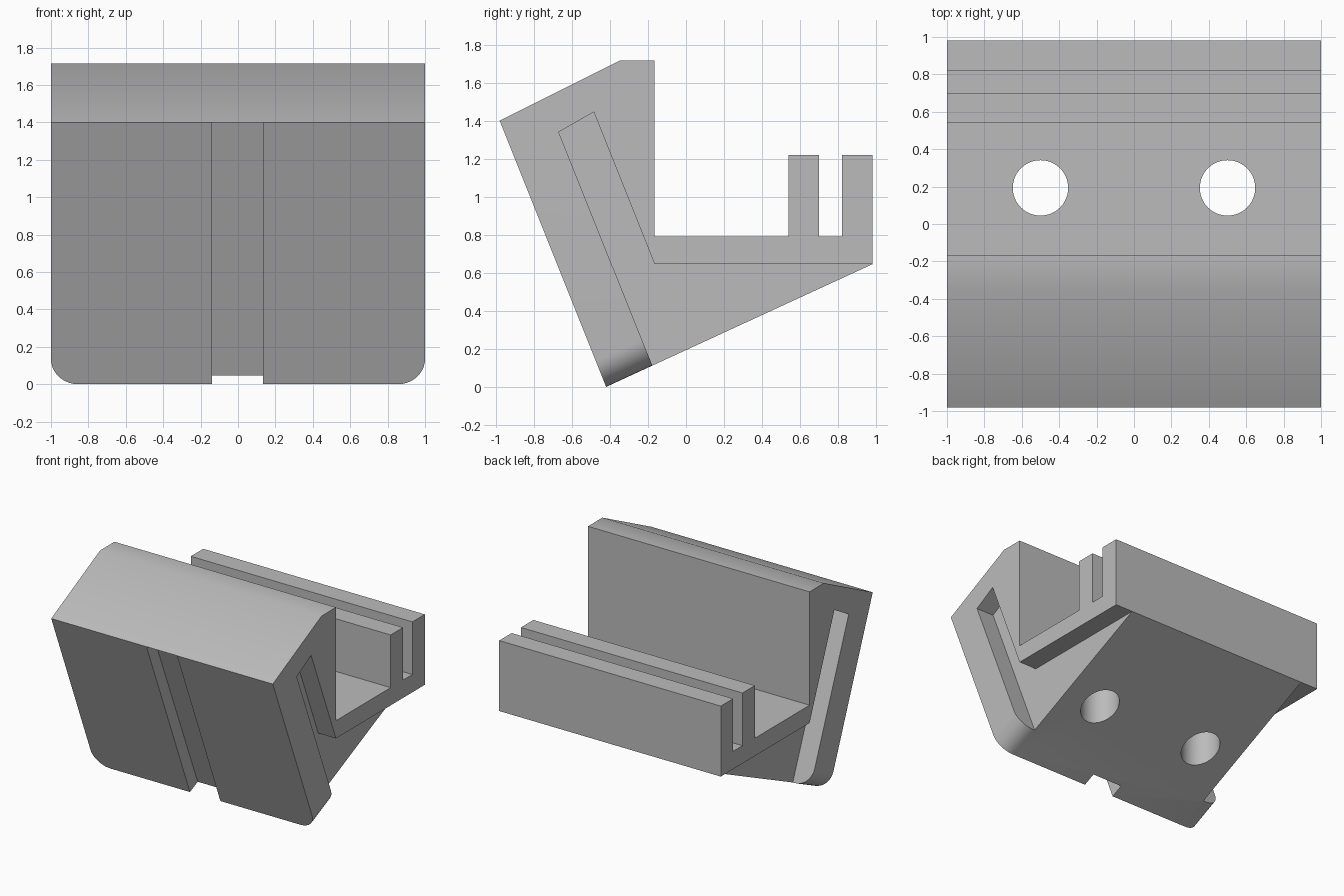
import bpy, bmesh, math

cube = bpy.data.objects.get("Cube")
if cube:
    bpy.data.objects.remove(cube, do_unlink=True)

grey = bpy.data.materials.new("plain grey")
grey.use_nodes = True
GREY = (0.5, 0.5, 0.5, 1)
grey.diffuse_color = GREY
grey.node_tree.nodes["Principled BSDF"].inputs["Base Color"].default_value = GREY


def prism(name, points, x0, x1):
    """Extrude a (y, z) outline from x0 to x1."""
    bm = bmesh.new()
    face = bm.faces.new([bm.verts.new((x0, y, z)) for y, z in points])
    top = bmesh.ops.extrude_face_region(bm, geom=[face])["geom"]
    moved = [v for v in top if isinstance(v, bmesh.types.BMVert)]
    bmesh.ops.translate(bm, verts=moved, vec=(x1 - x0, 0, 0))
    bmesh.ops.recalc_face_normals(bm, faces=bm.faces)
    mesh = bpy.data.meshes.new(name)
    bm.to_mesh(mesh)
    bm.free()
    mesh.materials.append(grey)
    obj = bpy.data.objects.new(name, mesh)
    bpy.context.collection.objects.link(obj)
    return obj


def cut(target, cutter):
    """Subtract the cutter and discard it."""
    mod = target.modifiers.new("cut", "BOOLEAN")
    mod.operation = "DIFFERENCE"
    mod.solver = "EXACT"
    mod.object = cutter
    bpy.context.view_layer.objects.active = target
    bpy.ops.object.modifier_apply(modifier=mod.name)
    bpy.data.objects.remove(cutter, do_unlink=True)


# Bracket body: leaning front slab, floor and two rear ribs
body = prism("bracket_body", [
    (-0.42, 0), (-0.98, 1.4), (-0.35, 1.715), (-0.165, 1.715),
    (-0.165, 0.79), (0.54, 0.79), (0.54, 1.22), (0.70, 1.22),
    (0.70, 0.79), (0.82, 0.79), (0.82, 1.22), (0.98, 1.22), (0.98, 0.645)],
    -1, 1)

# Side recesses behind the slab and below the floor
recess = [(-0.67, 1.34), (-0.485, 1.445), (-0.165, 0.645),
          (1.2, 0.645), (1.2, -0.1), (-0.092, -0.1)]
for side in (-1, 1):
    cut(body, prism("recess_cutter", recess, side * 0.84, side * 1.2))

# Rounded lower corners of the slab
bm = bmesh.new()
bm.from_mesh(body.data)
corners = []
for e in bm.edges:
    mid = (e.verts[0].co + e.verts[1].co) / 2
    if abs(mid.x) > 0.99 and all(v.co.z < 0.2 for v in e.verts):
        corners.append(e)
bmesh.ops.bevel(bm, geom=corners, offset=0.145, segments=10, profile=0.5,
                affect="EDGES")
bm.to_mesh(body.data)
bm.free()

# Groove down the middle of the front face
groove = [(-0.32, 0.046), (-0.887, 1.446), (-1.28, 1.25), (-0.72, -0.138)]
cut(body, prism("groove_cutter", groove, -0.14, 0.135))

# Two vertical holes through the floor
for x in (-0.5, 0.5):
    bpy.ops.mesh.primitive_cylinder_add(
        vertices=64, radius=0.148, depth=1.4, location=(x, 0.193, 0.4))
    drill = bpy.context.object
    drill.data.materials.append(grey)
    cut(body, drill)

# Smooth the gentle bends, keep the corners crisp
bpy.ops.object.select_all(action="DESELECT")
body.select_set(True)
bpy.context.view_layer.objects.active = body
bpy.ops.object.shade_smooth_by_angle(angle=math.radians(30))
